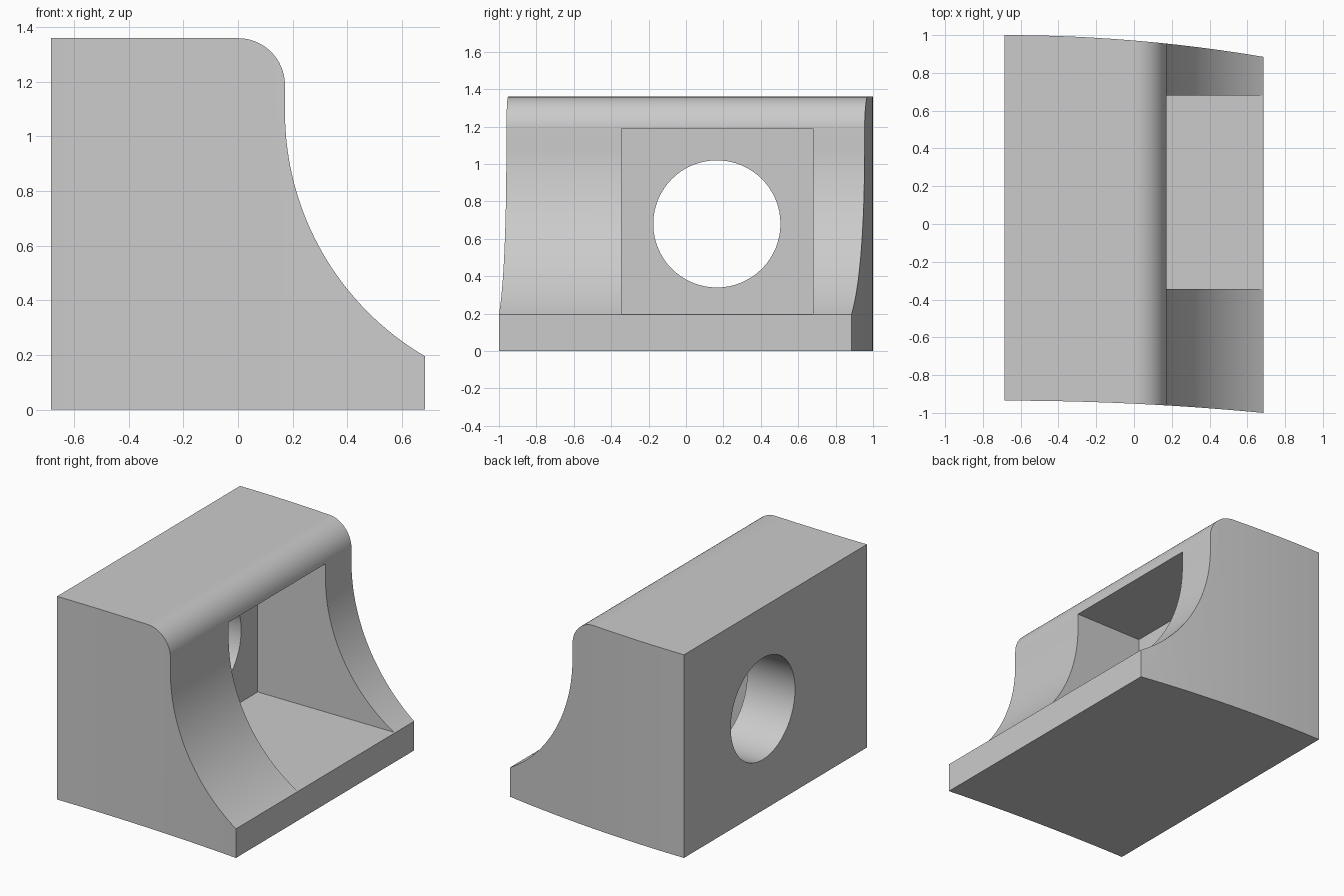
import bpy
import bmesh
from math import cos, sin, pi, sqrt, asin
from mathutils import Vector

cube = bpy.data.objects.get("Cube")
if cube:
    bpy.data.objects.remove(cube, do_unlink=True)

HALF = 0.685      # half depth along x
TOP = 1.36        # block height
FACE_X = 0.172    # upper front face
LIP_Z = 0.195     # height of the front lip

grey = bpy.data.materials.new("plain grey")
grey.use_nodes = True
colour = (0.6, 0.6, 0.6, 1)
grey.diffuse_color = colour
grey.node_tree.nodes["Principled BSDF"].inputs["Base Color"].default_value = colour


def prism(name, points, direction):
    """Extrude a closed outline along a direction."""
    bm = bmesh.new()
    face = bm.faces.new([bm.verts.new(p) for p in points])
    moved = bmesh.ops.extrude_face_region(bm, geom=[face])["geom"]
    bmesh.ops.translate(bm, vec=Vector(direction),
                        verts=[v for v in moved if isinstance(v, bmesh.types.BMVert)])
    bmesh.ops.recalc_face_normals(bm, faces=bm.faces)
    mesh = bpy.data.meshes.new(name)
    bm.to_mesh(mesh)
    bm.free()
    mesh.materials.append(grey)
    obj = bpy.data.objects.new(name, mesh)
    bpy.context.collection.objects.link(obj)
    return obj


def combine(target, tool, operation):
    """Apply a boolean and remove its helper."""
    mod = target.modifiers.new("cut", "BOOLEAN")
    mod.operation = operation
    mod.solver = "EXACT"
    mod.object = tool
    bpy.context.view_layer.objects.active = target
    bpy.ops.object.modifier_apply(modifier=mod.name)
    bpy.data.objects.remove(tool, do_unlink=True)


# Side profile: rounded top edge, then a concave sweep down to the lip
sweep_z = 1.09
run, drop = HALF - FACE_X, sweep_z - LIP_Z
sweep_r = (run ** 2 + drop ** 2) / (2 * run)
end = asin(drop / sweep_r)
profile = [(HALF, 0), (-HALF, 0), (-HALF, TOP)]
for i in range(17):
    a = pi / 2 * (1 - i / 16)
    profile.append((FACE_X * cos(a), TOP - FACE_X + FACE_X * sin(a)))
for i in range(33):
    a = end * i / 32
    profile.append((FACE_X + sweep_r * (1 - cos(a)), sweep_z - sweep_r * sin(a)))
block = prism("block", [(x, -1.2, z) for x, z in profile], (0, 2.4, 0))

# Footprint with gently bowed sides
def bowed_side(y_back, shift):
    r = ((2 * HALF) ** 2 + shift ** 2) / (2 * shift)
    xs = [-HALF + 2 * HALF * i / 12 for i in range(13)]
    xs[0] -= 0.01
    xs[-1] += 0.01
    return [(x, y_back - r + sqrt(r * r - (x + HALF) ** 2), -0.1) for x in xs]

outline = bowed_side(1.0, 0.115) + bowed_side(-0.935, 0.065)[::-1]
combine(block, prism("footprint", outline, (0, 0, 2)), "INTERSECT")

# Rectangular pocket open at the front
y0, y1, back = -0.345, 0.68, -0.33
floor, ceiling = LIP_Z + 0.003, 1.19
corners = [(back, y0, floor), (back, y1, floor), (back, y1, ceiling), (back, y0, ceiling)]
combine(block, prism("pocket", corners, (1.5, 0, 0)), "DIFFERENCE")

# Round hole through the back wall
ring = [(-1, 0.165 + 0.34 * cos(2 * pi * i / 64), 0.68 + 0.34 * sin(2 * pi * i / 64))
        for i in range(64)]
combine(block, prism("hole", ring, (1, 0, 0)), "DIFFERENCE")

bpy.ops.object.select_all(action="DESELECT")
block.select_set(True)
bpy.context.view_layer.objects.active = block
bpy.ops.object.shade_smooth_by_angle(angle=pi / 6)
